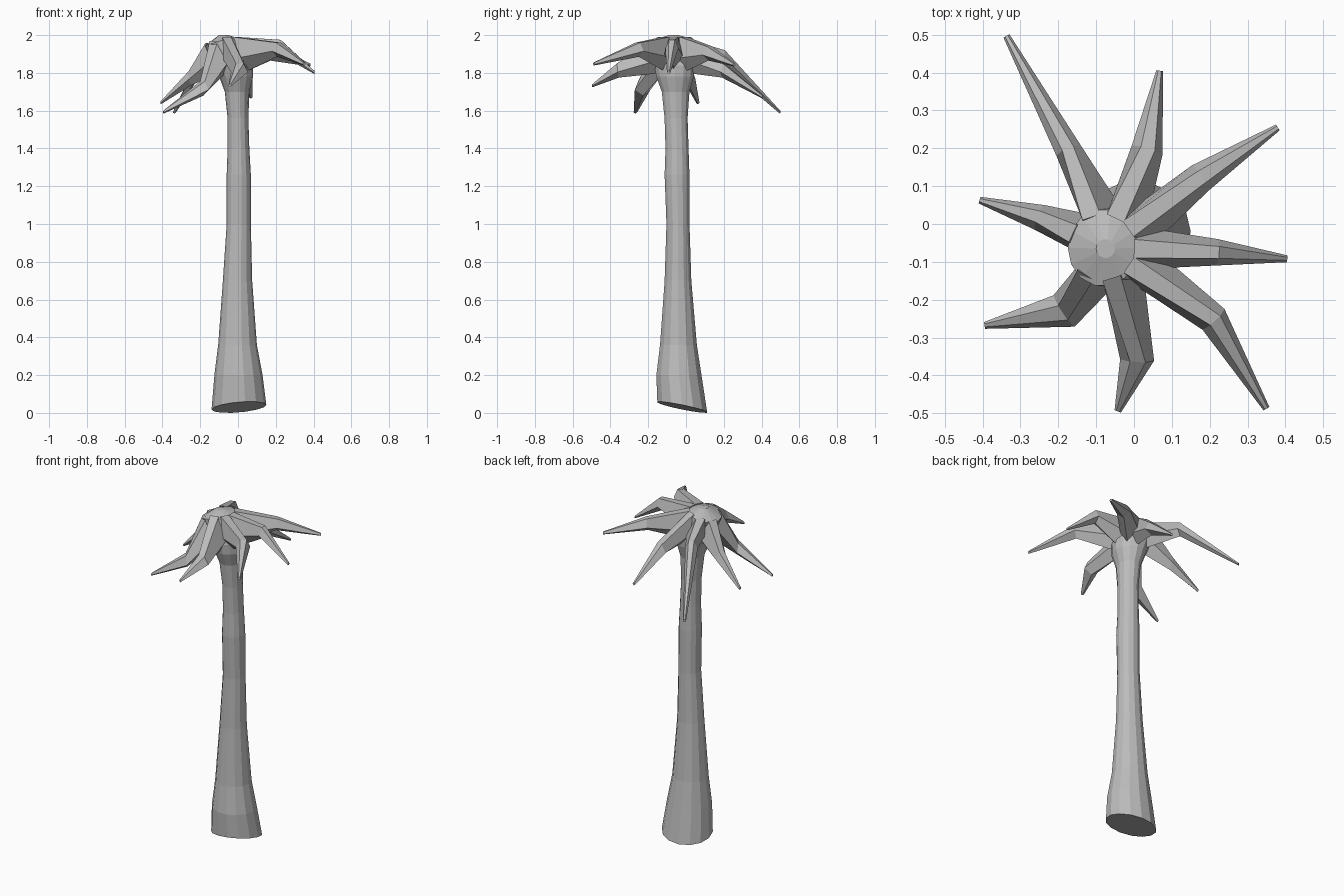
import bpy, bmesh, math
from mathutils import Vector

cube = bpy.data.objects.get("Cube")
if cube:
    bpy.data.objects.remove(cube)

grey = bpy.data.materials.new("plain grey")
grey.use_nodes = True
grey.diffuse_color = (0.5, 0.5, 0.5, 1)
grey.node_tree.nodes["Principled BSDF"].inputs["Base Color"].default_value = (0.5, 0.5, 0.5, 1)


def loft(name, rings):
    """Skin a list of equal-length point rings and cap both ends."""
    bm = bmesh.new()
    loops = [[bm.verts.new(p) for p in ring] for ring in rings]
    n = len(loops[0])
    for a, b in zip(loops, loops[1:]):
        for i in range(n):
            j = (i + 1) % n
            bm.faces.new((a[i], a[j], b[j], b[i]))
    bm.faces.new(loops[0][::-1])
    bm.faces.new(loops[-1])
    bmesh.ops.recalc_face_normals(bm, faces=bm.faces)
    mesh = bpy.data.meshes.new(name)
    bm.to_mesh(mesh)
    bm.free()
    mesh.materials.append(grey)
    obj = bpy.data.objects.new(name, mesh)
    bpy.context.collection.objects.link(obj)
    return obj


SIDES = 14
ANGLES = [math.tau * i / SIDES for i in range(SIDES)]


def ring(x0, x1, y0, y1, height):
    """Elliptical ring between the given limits; height is a function of x and angle."""
    pts = []
    for a in ANGLES:
        x = (x0 + x1) / 2 + (x1 - x0) / 2 * math.cos(a)
        y = (y0 + y1) / 2 + (y1 - y0) / 2 * math.sin(a)
        pts.append((x, y, height(x, a)))
    return pts


def level(z):
    return lambda x, a: z


def crown_z(x):
    return min(1.99, 1.98 + 0.3 * (x + 0.09))


# Trunk: flared foot with a slanted cut, slim middle, widening under the crown
trunk_rings = [ring(-0.14, 0.15, -0.155, 0.115,
                    lambda x, a: 0.03 + 0.03 * math.cos(a + 1.15))]
for z, x0, x1, y0, y1 in [
    (0.20, -0.125, 0.13, -0.16, 0.085),
    (0.36, -0.105, 0.10, -0.14, 0.06),
    (0.70, -0.08, 0.075, -0.115, 0.03),
    (1.00, -0.06, 0.068, -0.105, 0.02),
    (1.26, -0.06, 0.068, -0.115, 0.02),
    (1.40, -0.055, 0.06, -0.11, 0.015),
    (1.56, -0.055, 0.055, -0.115, 0.01),
    (1.70, -0.07, 0.06, -0.13, 0.02),
    (1.78, -0.10, 0.08, -0.16, 0.045),
    (1.84, -0.13, 0.08, -0.17, 0.05),
]:
    trunk_rings.append(ring(x0, x1, y0, y1, level(z)))
# Tilted crown cap
trunk_rings.append(ring(-0.175, 0.01, -0.165, 0.04, lambda x, a: crown_z(x) - 0.01))
trunk_rings.append(ring(-0.10, -0.05, -0.09, -0.04, level(2.0)))
loft("trunk", trunk_rings)

TOP_HUB = Vector((-0.085, -0.062, 0))
LOW_HUB = Vector((-0.03, -0.06, 0))


def section(top, bottom, across, width):
    """Five-sided frond section: narrow ridge, wide shoulders, keel."""
    side = across * width / 2
    shoulder = top.lerp(bottom, 0.6)
    return [top + side * 0.45, top - side * 0.45, shoulder - side,
            bottom, shoulder + side]


def frond(name, mid, width, tip):
    mid, tip = Vector(mid), Vector(tip)
    inner = (mid - TOP_HUB) * Vector((1, 1, 0)).length / math.sqrt(2)
    inner.z = 0
    inner.normalize()
    outer = tip - mid
    outer.z = 0
    outer.normalize()
    up = Vector((0, 0, 1))
    root_top = TOP_HUB + inner * 0.085
    root_top.z = crown_z(root_top.x)
    root_low = LOW_HUB + inner * 0.07
    root_low.z = 1.80
    a = inner.cross(up)
    b = (inner + outer).normalized().cross(up)
    c = outer.cross(up)
    loft(name, [
        section(root_top, root_low, a, 0.11),
        section(mid, mid - up * 0.075 - inner * 0.01, b, width),
        section(tip + up * 0.01, tip - up * 0.006, c, 0.018),
    ])


# Fronds, clockwise from the back right
for name, mid, width, tip in [
    ("frond_back_right", (-0.175, 0.20, 1.92), 0.07, (-0.337, 0.497, 1.59)),
    ("frond_back", (0.037, 0.20, 1.85), 0.085, (0.068, 0.405, 1.67)),
    ("frond_back_left", (0.18, 0.125, 1.94), 0.08, (0.38, 0.255, 1.84)),
    ("frond_left", (0.225, -0.075, 1.975), 0.07, (0.405, -0.092, 1.80)),
    ("frond_front_left", (0.215, -0.255, 1.96), 0.08, (0.35, -0.488, 1.845)),
    ("frond_front", (0.01, -0.365, 1.85), 0.09, (-0.043, -0.495, 1.73)),
    ("frond_front_right", (-0.188, -0.235, 1.755), 0.10, (-0.395, -0.268, 1.59)),
    ("frond_right", (-0.255, 0.02, 1.81), 0.07, (-0.408, 0.063, 1.64)),
]:
    frond(name, mid, width, tip)
